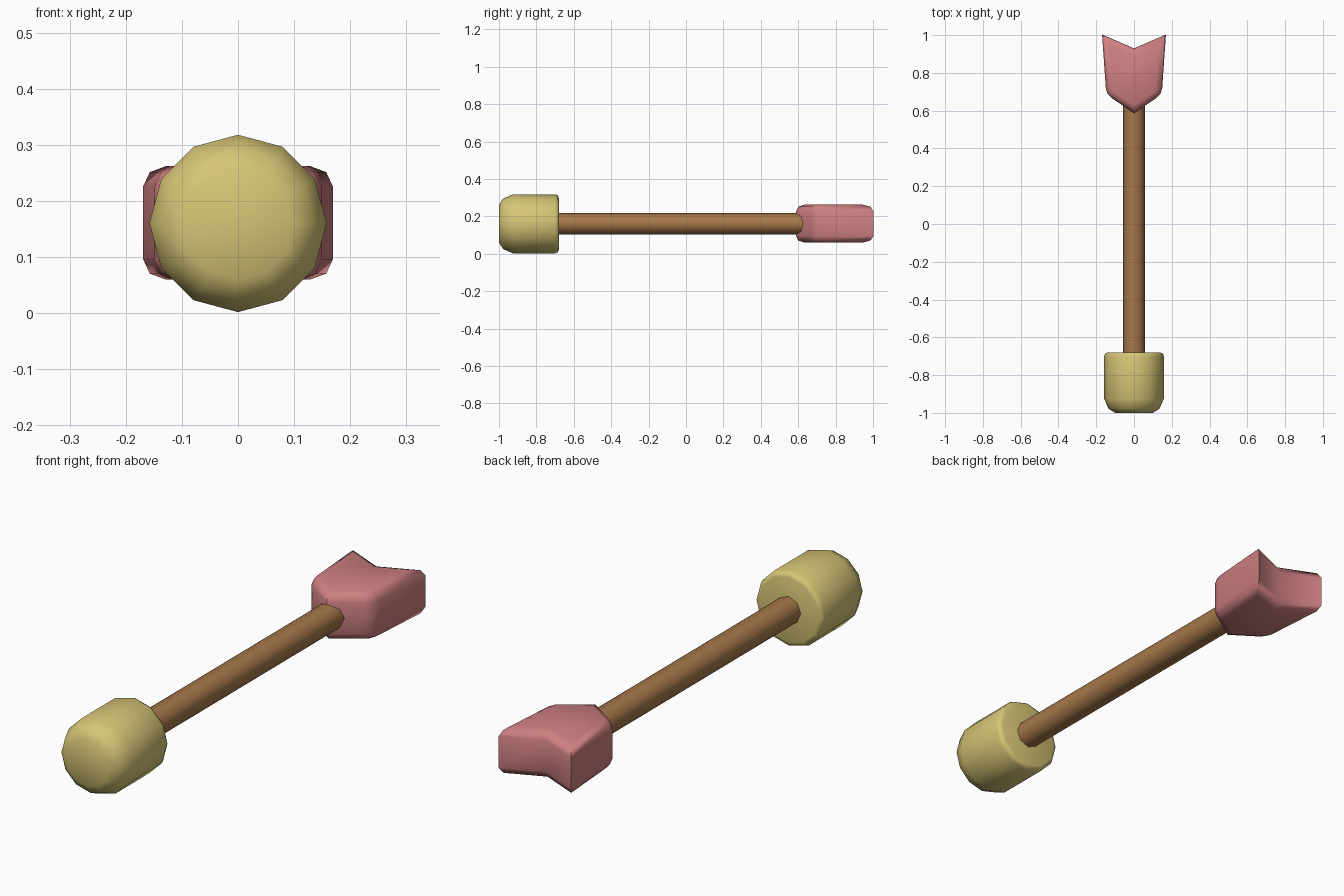
import bpy, bmesh, math

if "Cube" in bpy.data.objects:
    bpy.data.objects.remove(bpy.data.objects["Cube"])

AXIS_Z = 0.16


def material(name, rgb):
    m = bpy.data.materials.new(name)
    lin = [(c / 255 / 12.92) if c < 10 else ((c / 255 + 0.055) / 1.055) ** 2.4 for c in rgb]
    m.diffuse_color = (*lin, 1)
    m.use_nodes = True
    m.node_tree.nodes["Principled BSDF"].inputs["Base Color"].default_value = m.diffuse_color
    return m


def finish(bm, name, mat, angle):
    bmesh.ops.recalc_face_normals(bm, faces=bm.faces)
    mesh = bpy.data.meshes.new(name)
    bm.to_mesh(mesh)
    bm.free()
    mesh.materials.append(mat)
    ob = bpy.data.objects.new(name, mesh)
    bpy.context.collection.objects.link(ob)
    bpy.ops.object.select_all(action='DESELECT')
    ob.select_set(True)
    bpy.context.view_layer.objects.active = ob
    bpy.ops.object.shade_smooth_by_angle(angle=math.radians(angle))
    return ob


def lathe(name, profile, sides, mat):
    """Capped rings (y, radius) around the long axis."""
    bm = bmesh.new()
    rings = []
    for y, r in profile:
        rings.append([bm.verts.new((r * math.sin(2 * math.pi * i / sides), y,
                                    AXIS_Z + r * math.cos(2 * math.pi * i / sides)))
                      for i in range(sides)])
    for a, b in zip(rings, rings[1:]):
        for i in range(sides):
            j = (i + 1) % sides
            bm.faces.new((a[i], a[j], b[j], b[i]))
    bm.faces.new(rings[0])
    bm.faces.new(rings[-1])
    return finish(bm, name, mat, 50)


yellow = material("soft yellow", (214, 197, 118))
brown = material("wood brown", (166, 120, 74))
pink = material("dusty pink", (207, 128, 130))

# blunt padded head, rounded more at the front
lathe("padded_head", [(-1.0, 0.10), (-0.978, 0.135), (-0.925, 0.158), (-0.70, 0.158),
                      (-0.685, 0.152), (-0.68, 0.138)], 12, yellow)

# shaft
lathe("shaft", [(-0.72, 0.057), (0.70, 0.057)], 8, brown)

# chevron fletching: extruded outline with rounded edges
half = [(0.147, 0.685), (0.169, 1.003)]
outline = [(0, 0.588)] + half + [(0, 0.93)] + [(-x, y) for x, y in reversed(half)]
bm = bmesh.new()
base = bm.faces.new([bm.verts.new((x, y, 0.06)) for x, y in outline])
ext = bmesh.ops.extrude_face_region(bm, geom=[base])
bmesh.ops.translate(bm, vec=(0, 0, 0.202),
                    verts=[v for v in ext["geom"] if isinstance(v, bmesh.types.BMVert)])


def is_rim(e):
    a, b = e.verts
    return abs(a.co.z - b.co.z) < 0.01


def is_shoulder(e):
    return not is_rim(e) and abs(e.verts[0].co.y - 0.685) < 0.01


edges = [e for e in bm.edges if is_rim(e) or is_shoulder(e)]
bmesh.ops.bevel(bm, geom=edges, offset=0.036, segments=2, profile=0.5,
                affect='EDGES', clamp_overlap=True)
finish(bm, "fletching", pink, 50)
